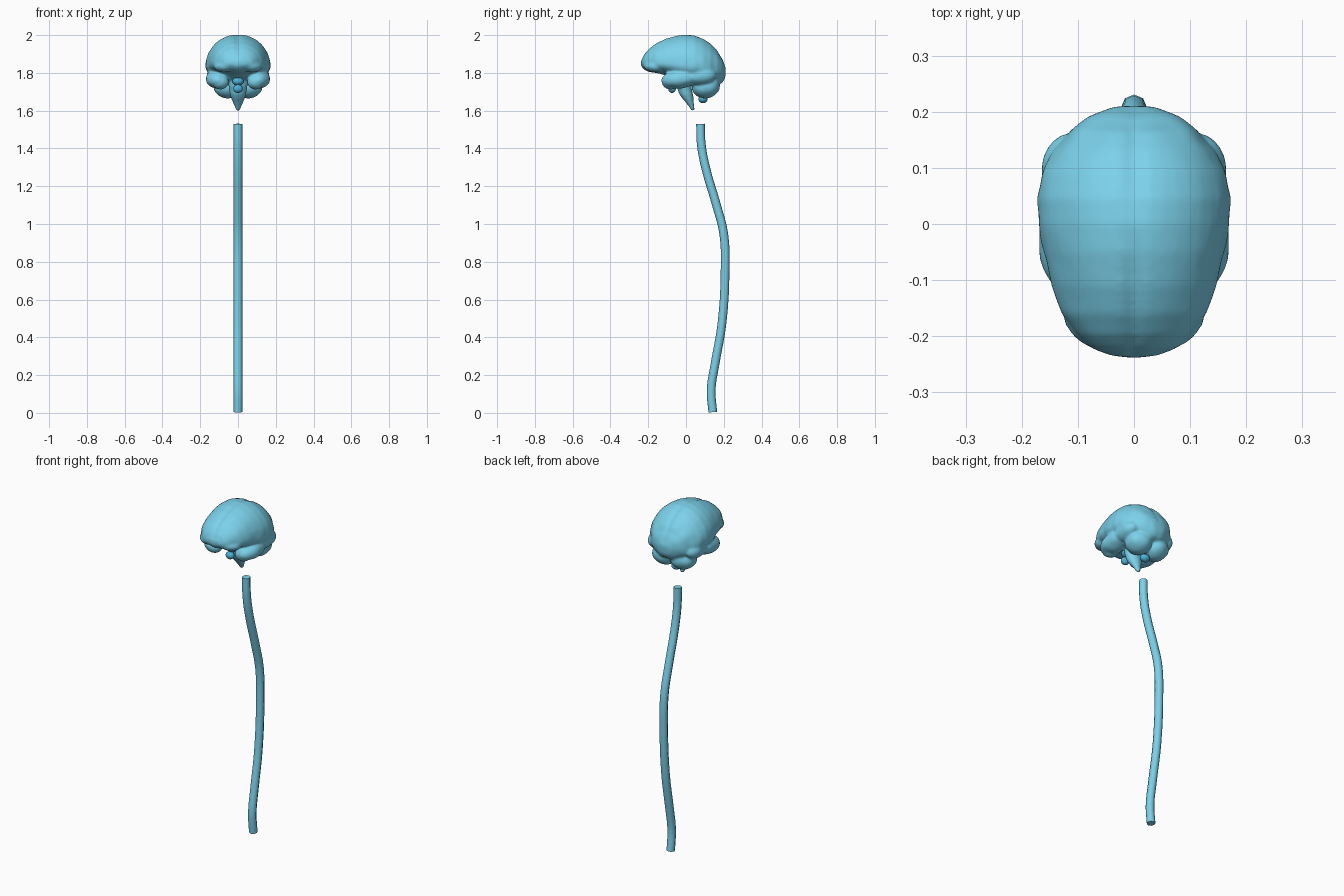
import bpy, bmesh, math
from mathutils import Matrix, Vector, noise

if "Cube" in bpy.data.objects:
    bpy.data.objects.remove(bpy.data.objects["Cube"])


def material(name, rgb):
    m = bpy.data.materials.new(name)
    m.diffuse_color = (*rgb, 1)
    m.use_nodes = True
    m.node_tree.nodes["Principled BSDF"].inputs["Base Color"].default_value = m.diffuse_color
    return m


TISSUE = material("tissue_blue", (0.20, 0.64, 0.83))
GLAND = material("gland_blue", (0.08, 0.45, 0.72))


def add_object(name, bm, mat):
    bmesh.ops.recalc_face_normals(bm, faces=bm.faces)
    me = bpy.data.meshes.new(name)
    bm.to_mesh(me)
    bm.free()
    ob = bpy.data.objects.new(name, me)
    bpy.context.collection.objects.link(ob)
    me.materials.append(mat)
    return ob


def ellipsoid(bm, centre, radii, tilt=0):
    mat = (Matrix.Translation(centre) @ Matrix.Rotation(math.radians(tilt), 4, 'X')
           @ Matrix.Diagonal((*radii, 1)))
    bmesh.ops.create_uvsphere(bm, u_segments=32, v_segments=20, radius=1, matrix=mat)


def loft(bm, rings):
    loops = [[bm.verts.new(p) for p in ring] for ring in rings]
    n = len(loops[0])
    for a, b in zip(loops, loops[1:]):
        for i in range(n):
            bm.faces.new((a[i], a[(i + 1) % n], b[(i + 1) % n], b[i]))
    bm.faces.new(loops[0])
    bm.faces.new(loops[-1])


# Cerebrum stations: y, bottom z, widest z, top z, half width
stations = [
    (-0.237, 1.835, 1.85, 1.870, 0.040), (-0.220, 1.817, 1.85, 1.903, 0.075),
    (-0.195, 1.808, 1.85, 1.930, 0.104), (-0.160, 1.802, 1.85, 1.957, 0.128),
    (-0.110, 1.790, 1.85, 1.981, 0.145), (-0.050, 1.765, 1.845, 1.998, 0.160),
    (0.000, 1.750, 1.84, 2.003, 0.169), (0.045, 1.745, 1.835, 1.999, 0.172),
    (0.090, 1.740, 1.83, 1.982, 0.162), (0.130, 1.735, 1.825, 1.957, 0.143),
    (0.165, 1.735, 1.82, 1.922, 0.115), (0.190, 1.745, 1.81, 1.880, 0.080),
    (0.208, 1.770, 1.80, 1.835, 0.040)]
brain = bmesh.new()
rings = []
for y, zb, zw, zt, w in stations:
    ring = []
    for i in range(40):
        a = 2 * math.pi * i / 40
        c, s = math.cos(a), math.sin(a)
        z = zw + s * ((zt - zw) if s > 0 else (zw - zb))
        # shallow fissure along the midline
        if s > 0:
            z -= 0.010 * math.exp(-(c * w / 0.012) ** 2) * min(1, abs(y) / 0.12 + 0.2)
        ring.append((w * c, y, z))
    rings.append(ring)
loft(brain, rings)

# Temporal lobes and cerebellum halves
for s in (-1, 1):
    ellipsoid(brain, (s * 0.108, -0.025, 1.770), (0.062, 0.105, 0.050), 8)
    ellipsoid(brain, (s * 0.095, -0.085, 1.752), (0.044, 0.042, 0.040))
    ellipsoid(brain, (s * 0.120, 0.075, 1.785), (0.045, 0.085, 0.046), 5)
    ellipsoid(brain, (s * 0.058, 0.105, 1.725), (0.070, 0.074, 0.058), 8)
    ellipsoid(brain, (s * 0.065, -0.160, 1.835), (0.060, 0.060, 0.034))

# Brain stem, swelling at the pons and tapering to a tip
stem = [(-0.01, 1.79, 0.050), (-0.012, 1.735, 0.048), (0.000, 1.690, 0.044),
        (0.018, 1.650, 0.029), (0.032, 1.615, 0.017), (0.036, 1.598, 0.011)]
loft(brain, [[(r * math.cos(t * math.pi / 8), y + 0.8 * r * math.sin(t * math.pi / 8), z)
              for t in range(16)] for y, z, r in stem])
ob = add_object("brain", brain, TISSUE)
rm = ob.modifiers.new("fuse", 'REMESH')
rm.mode = 'VOXEL'
rm.voxel_size = 0.0075
sm = ob.modifiers.new("soften", 'SMOOTH')
sm.factor = 0.5
sm.iterations = 5

# Bake the fused shape and add soft folds
dg = bpy.context.evaluated_depsgraph_get()
fused = bpy.data.meshes.new_from_object(ob.evaluated_get(dg))
ob.modifiers.clear()
ob.data = fused
fused.materials.clear()
fused.materials.append(TISSUE)
normals = [v.normal.copy() for v in fused.vertices]
for v, n in zip(fused.vertices, normals):
    p = Vector((abs(v.co.x), v.co.y, v.co.z)) * 17
    side = max(0, min(1, (1.97 - v.co.z) / 0.1))
    v.co += n * (0.001 + 0.004 * side * noise.noise(p))
for p in fused.polygons:
    p.use_smooth = True

# Small glands under the brain
for name, centre, radii in (
        ("hypothalamus", (0, -0.060, 1.755), (0.030, 0.028, 0.022)),
        ("pituitary", (0, -0.074, 1.716), (0.025, 0.020, 0.022)),
        ("rear_gland", (0, 0.090, 1.662), (0.028, 0.024, 0.022))):
    bm = bmesh.new()
    ellipsoid(bm, centre, radii)
    g = add_object(name, bm, GLAND)
    for p in g.data.polygons:
        p.use_smooth = True

# Spinal cord: eight-sided tube along an S curve
path = [(0.077, 1.53), (0.081, 1.42), (0.106, 1.29), (0.16, 1.105), (0.20, 0.947),
        (0.207, 0.76), (0.19, 0.47), (0.154, 0.26), (0.133, 0.12), (0.142, 0.004)]
cu = bpy.data.curves.new("spinal_cord", 'CURVE')
cu.dimensions = '3D'
cu.bevel_depth = 0.023
cu.bevel_resolution = 2
cu.resolution_u = 4
cu.use_fill_caps = True
sp = cu.splines.new('BEZIER')
sp.bezier_points.add(len(path) - 1)
for bp, (y, z) in zip(sp.bezier_points, path):
    bp.co = (0, y, z)
    bp.handle_left_type = bp.handle_right_type = 'AUTO'
cu.materials.append(TISSUE)
cord = bpy.data.objects.new("spinal_cord", cu)
bpy.context.collection.objects.link(cord)
